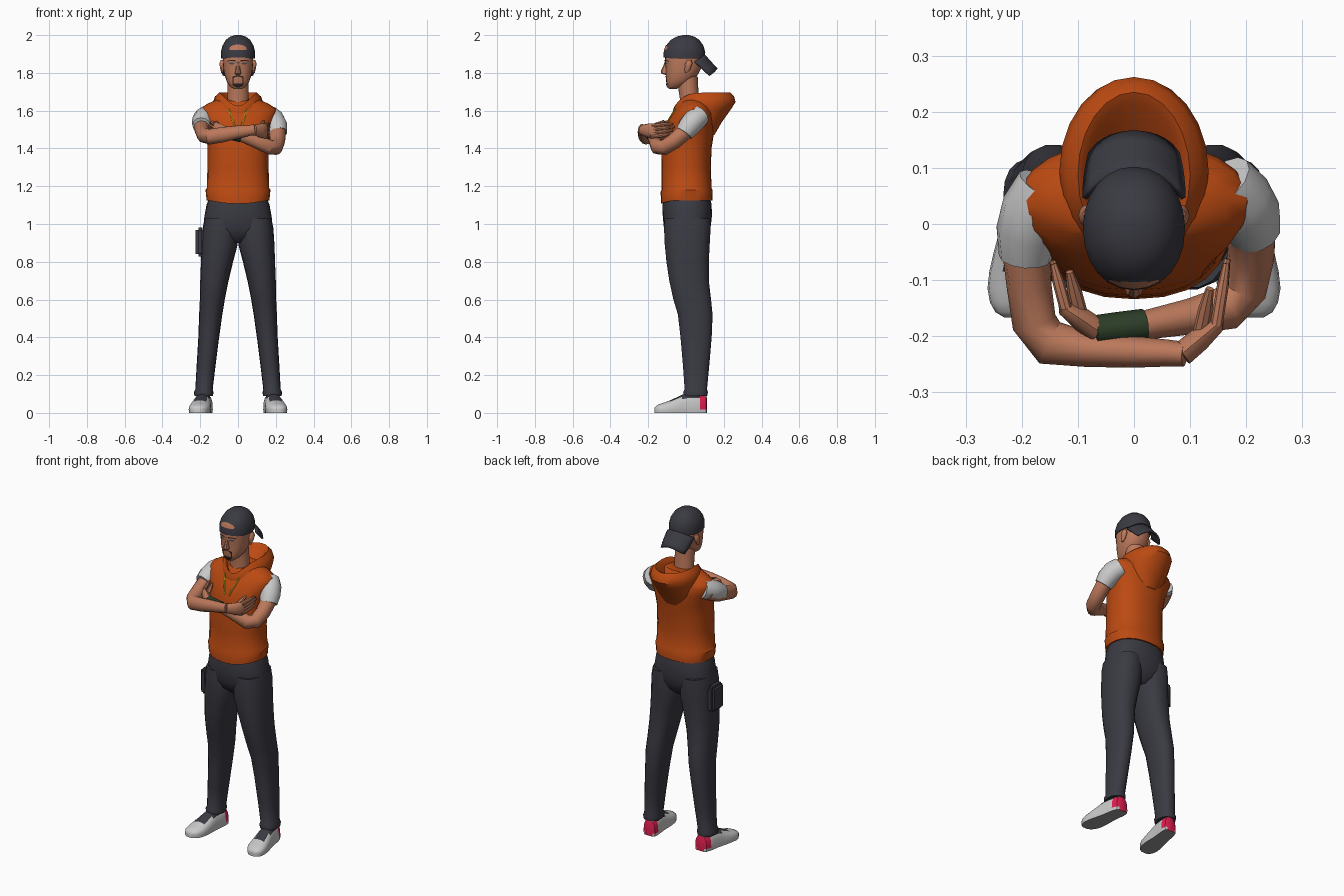
import bpy, bmesh, math
from mathutils import Vector

if "Cube" in bpy.data.objects:
    bpy.data.objects.remove(bpy.data.objects["Cube"])

def material(name, r, g, b):
    m = bpy.data.materials.new(name)
    m.diffuse_color = (r, g, b, 1)
    m.use_nodes = True
    m.node_tree.nodes["Principled BSDF"].inputs["Base Color"].default_value = m.diffuse_color
    return m

ORANGE = material("orange cloth", .50, .068, .006)
CHARCOAL = material("charcoal cloth", .042, .042, .055)
SKIN = material("skin", .50, .19, .105)
GREY = material("light grey", .58, .58, .58)
PINK = material("pink", .75, .013, .08)
GREEN = material("dark green", .026, .048, .021)
YELLOW = material("yellow", .70, .44, .013)
HAIR = material("dark hair", .025, .016, .012)
EYE = material("eye blue grey", .05, .09, .12)
SOLE = material("sole grey", .30, .30, .30)

def mesh_object(name, bm, *mats):
    bmesh.ops.recalc_face_normals(bm, faces=bm.faces)
    me = bpy.data.meshes.new(name)
    bm.to_mesh(me)
    bm.free()
    for m in mats:
        me.materials.append(m)
    ob = bpy.data.objects.new(name, me)
    bpy.context.collection.objects.link(ob)
    return ob

def loft(name, rings, *mats, rule=None):
    """Skin closed rings of points, cap both ends, colour faces by a rule."""
    bm = bmesh.new()
    vs = [[bm.verts.new(p) for p in r] for r in rings]
    n = len(vs[0])
    for a, b in zip(vs, vs[1:]):
        for i in range(n):
            j = (i + 1) % n
            bm.faces.new((a[i], a[j], b[j], b[i]))
    bm.faces.new(vs[0])
    bm.faces.new(vs[-1])
    bmesh.ops.recalc_face_normals(bm, faces=bm.faces)
    if rule:
        for f in bm.faces:
            f.material_index = rule(f.calc_center_median(), f.normal)
    return mesh_object(name, bm, *mats)

def ring(z, x, y0, y1, rx, e=2, zf=None, n=24):
    """Level ring between y0 and y1; zf drops its front edge to another height."""
    pts = []
    for i in range(n):
        a = 2 * math.pi * i / n
        c, s = math.cos(a), math.sin(a)
        px = x + rx * math.copysign(abs(c) ** (2 / e), c)
        py = (y0 + y1) / 2 + (y1 - y0) / 2 * math.copysign(abs(s) ** (2 / e), s)
        drop = 0 if zf is None else (z - zf) * max(0, -s) ** 3
        pts.append((px, py, z - drop))
    return pts

def tube(name, pts, mat, n=12):
    """Tube through (x, y, z, side radius[, vertical radius])."""
    P = [Vector(p[:3]) for p in pts]
    rings = []
    for i, p in enumerate(pts):
        t = (P[min(i + 1, len(P) - 1)] - P[max(i - 1, 0)]).normalized()
        side = t.cross(Vector((0, 0, 1))).normalized()
        up = side.cross(t)
        ra, rb = p[3], p[-1]
        rings.append([P[i] + side * ra * math.cos(2 * math.pi * k / n)
                      + up * rb * math.sin(2 * math.pi * k / n) for k in range(n)])
    return loft(name, rings, mat)

def front_y(x, z):
    """Front surface of whatever has been built so far."""
    dg = bpy.context.evaluated_depsgraph_get()
    hit, loc, *_ = bpy.context.scene.ray_cast(dg, (x, -1, z), (0, 1, 0))
    return loc.y if hit else -.09

def decal(name, cols, mat):
    """Thin patch laid on the front; columns are (x, top z, bottom z)."""
    bpy.context.view_layer.update()
    bm = bmesh.new()
    g = []
    for x, zt, zb in cols:
        zs = [zt + (zb - zt) * k / 3 for k in range(4)]
        g.append([bm.verts.new((x, front_y(x, z) - .003, z)) for z in zs])
    for a, b in zip(g, g[1:]):
        for k in range(3):
            bm.faces.new((a[k], a[k + 1], b[k + 1], b[k]))
    return mesh_object(name, bm, mat)

# Head, neck, nose and ears
loft("head", [ring(z, 0, a, b, r, 2.3) for z, a, b, r in [
    (1.715, -.09, -.05, .022), (1.728, -.1, -.02, .042), (1.755, -.105, .03, .06),
    (1.79, -.107, .062, .072), (1.82, -.107, .078, .077), (1.855, -.111, .086, .08),
    (1.90, -.112, .088, .081), (1.94, -.095, .08, .073), (1.965, -.06, .06, .05)]], SKIN)
loft("neck", [ring(z, 0, a, b, r) for z, a, b, r in [
    (1.58, -.04, .08, .065), (1.66, -.032, .068, .057), (1.78, -.05, .062, .055)]], SKIN)
loft("nose", [ring(z, 0, a, -.09, r, n=8) for z, a, r in [
    (1.79, -.112, .012), (1.797, -.131, .018), (1.81, -.133, .014),
    (1.835, -.121, .01), (1.86, -.112, .009)]], SKIN)
for s, side in ((1, "left"), (-1, "right")):
    loft(side + "_ear", [ring(z, s * .083, y - w, y + w, t, n=10) for z, y, w, t in [
        (1.80, .0, .006, .006), (1.82, .008, .016, .011),
        (1.85, .015, .02, .016), (1.868, .018, .01, .008)]], SKIN)

# Painted face
for s, side in ((1, "left"), (-1, "right")):
    decal(side + "_eye", [(s * (.018 + .006 * i), 1.851 + .004 * math.sin(i * .63),
                           1.849 - .005 * math.sin(i * .63)) for i in range(6)], EYE)
    decal(side + "_eyebrow", [(s * (.012 + .009 * i), 1.868 + .002 * i - .0006 * i * i,
                               1.859 + .003 * i - .0006 * i * i) for i in range(6)], HAIR)
    decal(side + "_beard_edge", [(s * (.024 + .003 * i), 1.786 - .004 * i, 1.728 + .006 * i)
                                 for i in range(3)], HAIR)
decal("moustache", [(.006 * i, 1.787 - .0004 * i * i, 1.78 - .0005 * i * i) for i in range(-4, 5)], HAIR)
decal("goatee", [(.005 * i, 1.745, 1.722 + .0004 * i * i) for i in range(-5, 6)], HAIR)

# Backwards cap: dome, peak and the gap above the strap
loft("cap", [ring(z, 0, a, b, r, 2.1, zf) for z, zf, a, b, r in [
    (1.878, 1.885, -.112, .094, .085), (1.875, 1.882, -.118, .1, .09),
    (1.91, 1.91, -.118, .102, .091), (1.945, 1.945, -.105, .092, .082),
    (1.975, 1.975, -.08, .07, .064), (1.992, 1.992, -.05, .045, .042),
    (2.0, 2.0, -.015, .015, .015)]], CHARCOAL)
decal("cap_gap", [(.009 * i, 1.926 + .024 * math.sqrt(1 - (i / 5.2) ** 2), 1.922)
                  for i in range(-5, 6)], SKIN)
bm = bmesh.new()
grid = []
for i in range(13):
    u = i / 6 - 1
    row = []
    for k in range(5):
        v = k / 4
        y = .095 * math.sqrt(1 - (.88 * u) ** 2) + v * (.068 + .012 * u * u)
        row.append(bm.verts.new((.088 * u * (1 - .12 * v * v), y, 1.895 - .075 * v - .035 * u * u)))
    grid.append(row)
for a, b in zip(grid, grid[1:]):
    for k in range(4):
        bm.faces.new((a[k], a[k + 1], b[k + 1], b[k]))
peak = mesh_object("cap_peak", bm, CHARCOAL)
mod = peak.modifiers.new("thickness", "SOLIDIFY")
mod.thickness, mod.offset = .01, 0

# Sleeveless hooded top
loft("hooded_top", [ring(z, 0, a, b, r, e, zf) for z, zf, a, b, r, e in [
    (1.125, 1.11, -.12, .13, .155, 2.3), (1.125, 1.107, -.133, .139, .166, 2.3),
    (1.18, 1.17, -.134, .14, .172, 2.3), (1.19, 1.18, -.13, .135, .165, 2.3),
    (1.30, 1.30, -.131, .132, .162, 2.3), (1.40, 1.40, -.128, .135, .161, 2.3),
    (1.48, 1.48, -.118, .148, .168, 2.3), (1.54, 1.54, -.098, .152, .188, 2.3),
    (1.585, 1.585, -.072, .148, .206, 2.2), (1.61, 1.61, -.055, .138, .202, 2.1),
    (1.635, 1.635, -.04, .125, .165, 2), (1.66, 1.65, -.03, .11, .11, 2)]], ORANGE)
# Hood lying on the back, its rim folding inwards
loft("hood", [ring(z, 0, a, b, r, 2, zf) for z, zf, a, b, r in [
    (1.47, 1.47, .08, .15, .06), (1.54, 1.54, .02, .19, .11),
    (1.61, 1.56, -.07, .24, .132), (1.645, 1.58, -.073, .262, .133),
    (1.675, 1.605, -.068, .255, .122), (1.695, 1.625, -.06, .235, .1),
    (1.685, 1.615, -.05, .215, .088), (1.64, 1.60, -.035, .17, .075),
    (1.60, 1.59, -.03, .10, .06)]], ORANGE)
# Drawstrings follow the chest
bpy.context.view_layer.update()
for s, side in ((1, "left"), (-1, "right")):
    path = [(s * (.05 - .007 * i), 1.61 - .02 * i) for i in range(6)]
    tube(side + "_drawstring", [(x, front_y(x, z) - .002, z, .0045) for x, z in path], YELLOW, 6)

# Trousers
loft("trouser_seat", [ring(z, 0, a, b, r, 2.3) for z, a, b, r in [
    (1.15, -.115, .125, .15), (1.10, -.124, .136, .167), (1.04, -.123, .137, .178),
    (.98, -.117, .13, .184), (.93, -.095, .11, .14), (.90, -.06, .08, .06)]], CHARCOAL)
for s, side in ((1, "left"), (-1, "right")):
    loft(side + "_trouser_leg", [ring(z, s * (i + o) / 2, a, b, (o - i) / 2, 2.3, n=18)
         for z, i, o, a, b in [
        (1.03, .02, .176, -.115, .13), (.98, .0, .187, -.118, .132), (.89, .002, .193, -.114, .127),
        (.80, .026, .196, -.105, .122), (.70, .05, .2, -.09, .122), (.60, .07, .202, -.068, .134),
        (.52, .083, .206, -.044, .142), (.40, .1, .21, -.03, .137), (.25, .119, .219, -.017, .124),
        (.125, .134, .226, -.008, .112), (.11, .13, .233, -.016, .117),
        (.09, .132, .231, -.012, .113)]], CHARCOAL)
    # Shoe: flat-bottomed sections from heel to toe, coloured by position
    secs = []
    for y, hw, h in [(.112, .026, .075), (.105, .038, .095), (.075, .045, .105), (.04, .046, .108),
                     (.01, .047, .106), (-.02, .05, .097), (-.05, .054, .082), (-.085, .057, .066),
                     (-.115, .056, .055), (-.14, .048, .047), (-.157, .036, .038), (-.167, .018, .026)]:
        cx = .175 + (.1 - y) * .14
        low = [(s * (cx - hw * .95), y, 0), (s * cx, y, 0), (s * (cx + hw * .95), y, 0)]
        arch = [(s * (cx + hw * math.cos(math.pi * k / 10)), y,
                 .018 + (h - .018) * math.sin(math.pi * k / 10) ** .7) for k in range(11)]
        secs.append(low + arch)

    def shoe_colour(c, nrm):
        off = abs(abs(c.x) - (.175 + (.1 - c.y) * .14))
        if nrm.z < -.7:
            return 3
        if c.y > .075 and .03 < c.z < .085:
            return 2
        return 1 if -.09 < c.y < .06 and off < .036 and c.z > .045 else 0
    loft(side + "_shoe", secs, GREY, CHARCOAL, PINK, SOLE, rule=shoe_colour)

# Hip pouch
bm = bmesh.new()
bmesh.ops.create_cube(bm, size=1)
for v in bm.verts:
    v.co = Vector((-.2 + v.co.x * .05, .005 + v.co.y * .11, .905 + v.co.z * .155))
bmesh.ops.bevel(bm, geom=bm.edges[:], offset=.015, segments=2, affect='EDGES')
mesh_object("hip_pouch", bm, CHARCOAL)

# Folded arms
tube("right_arm", [(-.175, .05, 1.56, .05), (-.195, -.02, 1.52, .044), (-.187, -.11, 1.49, .04),
    (-.178, -.175, 1.468, .04), (-.15, -.212, 1.462, .041), (-.08, -.224, 1.473, .031, .04),
    (0, -.228, 1.487, .028, .034), (.06, -.23, 1.495, .024, .028), (.09, -.232, 1.5, .022, .03)], SKIN)
tube("left_arm", [(.18, .055, 1.56, .05), (.21, 0, 1.495, .045), (.208, -.06, 1.44, .042),
    (.197, -.115, 1.405, .041), (.165, -.15, 1.408, .04), (.1, -.165, 1.437, .032, .037),
    (.02, -.18, 1.465, .026, .03), (-.07, -.19, 1.488, .023, .026)], SKIN)
tube("wristband", [(.018, -.18, 1.465, .029, .033), (-.03, -.186, 1.477, .029, .033),
    (-.072, -.19, 1.488, .027, .031)], GREEN)
tube("right_sleeve", [(-.155, .065, 1.575, .056), (-.178, .025, 1.56, .059),
    (-.19, -.015, 1.54, .056), (-.194, -.06, 1.52, .047)], GREY)
tube("left_sleeve", [(.16, .075, 1.575, .056), (.188, .045, 1.55, .06),
    (.205, .015, 1.515, .058), (.213, -.01, 1.48, .05)], GREY)

def hand(side, wrist, knuckle, tip, thumb):
    """Palm, four fingers and a thumb."""
    w, k, t = Vector(wrist), Vector(knuckle), Vector(tip)
    m = (w + k) / 2
    tube(side + "_palm", [(*w, .022, .027), (*m, .021, .036), (*k, .015, .04),
                          (*k.lerp(t, .15), .01, .034)], SKIN)
    for i in range(4):
        d = Vector((0, 0, (i - 1.5) * .019))
        e = k.lerp(t, 1 - .07 * abs(i - 2))
        tube(f"{side}_finger_{i + 1}", [(*(k + d), .011), (*(k.lerp(e, .6) + d), .0105),
                                        (*(e + d * .9), .006)], SKIN, 8)
    tube(side + "_thumb", [(*m, .014), (*m.lerp(Vector(thumb), .6), .013), (*thumb, .007)], SKIN, 8)

hand("right", (.085, -.232, 1.498), (.147, -.18, 1.492), (.166, -.062, 1.505), (.135, -.115, 1.545))
hand("left", (-.065, -.19, 1.488), (-.122, -.15, 1.5), (-.145, -.065, 1.515), (-.115, -.085, 1.54))

# Smooth shading with sharp edges kept
bpy.ops.object.select_all(action='DESELECT')
for ob in bpy.context.scene.objects:
    ob.select_set(True)
    bpy.context.view_layer.objects.active = ob
bpy.ops.object.shade_smooth_by_angle(angle=math.radians(40))
